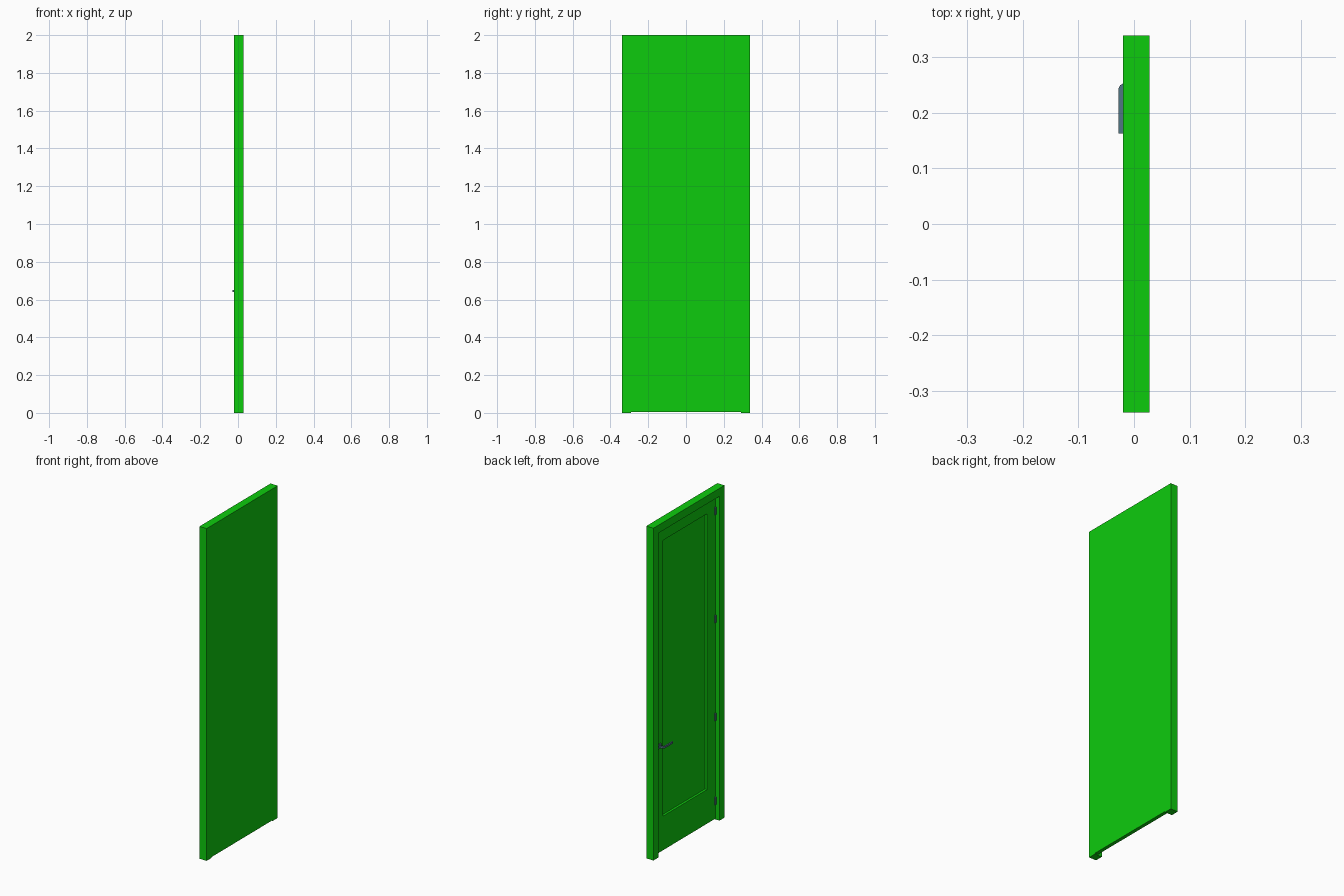
import bpy
import bmesh
from mathutils import Vector

cube = bpy.data.objects.get("Cube")
if cube:
    bpy.data.objects.remove(cube, do_unlink=True)


def material(name, rgb):
    mat = bpy.data.materials.new(name)
    mat.use_nodes = True
    mat.diffuse_color = (*rgb, 1)
    mat.node_tree.nodes["Principled BSDF"].inputs["Base Color"].default_value = (*rgb, 1)
    return mat


green = material("bright green", (0.004, 0.6, 0.004))
steel = material("blue grey metal", (0.08, 0.18, 0.23))


def loft(name, loops, mat):
    """Join matching closed loops in order and cap both ends."""
    bm = bmesh.new()
    rings = [[bm.verts.new(p) for p in loop] for loop in loops]
    for a, b in zip(rings, rings[1:]):
        for i in range(len(a)):
            j = (i + 1) % len(a)
            bm.faces.new((a[i], a[j], b[j], b[i]))
    bm.faces.new(rings[0])
    bm.faces.new(rings[-1])
    bmesh.ops.recalc_face_normals(bm, faces=bm.faces)
    mesh = bpy.data.meshes.new(name)
    bm.to_mesh(mesh)
    bm.free()
    mesh.materials.append(mat)
    obj = bpy.data.objects.new(name, mesh)
    bpy.context.collection.objects.link(obj)
    return obj


def rect(x, half, bottom, top):
    return [Vector((x, y, z)) for y, z in
            ((-half, bottom), (half, bottom), (half, top), (-half, top))]


BACK, FACE, DOOR = 0.028, -0.02, 0.007
HALF, INNER, TOP = 0.338, 0.29, 1.952

# Frame: two posts and a lintel in one piece
outline = [(-HALF, 0), (-HALF, 2), (HALF, 2), (HALF, 0),
           (INNER, 0), (INNER, TOP), (-INNER, TOP), (-INNER, 0)]
loft("door_frame", [[(x, y, z) for y, z in outline] for x in (FACE, BACK)], green)

# Door leaf with one sunken panel, deeper rail at the bottom
loft("door_leaf", [rect(BACK, INNER, 0.005, TOP), rect(DOOR, INNER, 0.005, TOP),
                   rect(DOOR, 0.21, 0.21, 1.87), rect(DOOR + 0.01, 0.207, 0.213, 1.867)], green)

# Lever handle: stem and bar with a clipped outer corner
lever = [(-0.028, 0.162), (-0.028, 0.243), (-0.025, 0.249), (FACE, 0.252),
         (DOOR, 0.252), (DOOR, 0.241), (-0.019, 0.241), (-0.019, 0.162)]
loft("handle_lever", [[(x, y, z) for x, y in lever] for z in (0.64, 0.651)], steel)

# Handle back plate
plate = [Vector((0, 0.246, 0.646)) + p for p in rect(0, 0.014, -0.014, 0.014)]
loft("handle_plate", [[p + Vector((x, 0, 0)) for p in plate] for x in (DOOR, DOOR - 0.005)], steel)

# Hinges
for i, z in enumerate((0.115, 0.62, 1.21, 1.86)):
    bpy.ops.mesh.primitive_cylinder_add(vertices=12, radius=0.005, depth=0.045,
                                        location=(DOOR - 0.003, -0.285, z))
    hinge = bpy.context.object
    hinge.name = f"hinge_{i + 1}"
    hinge.data.materials.append(steel)
    bpy.ops.object.shade_smooth_by_angle()
